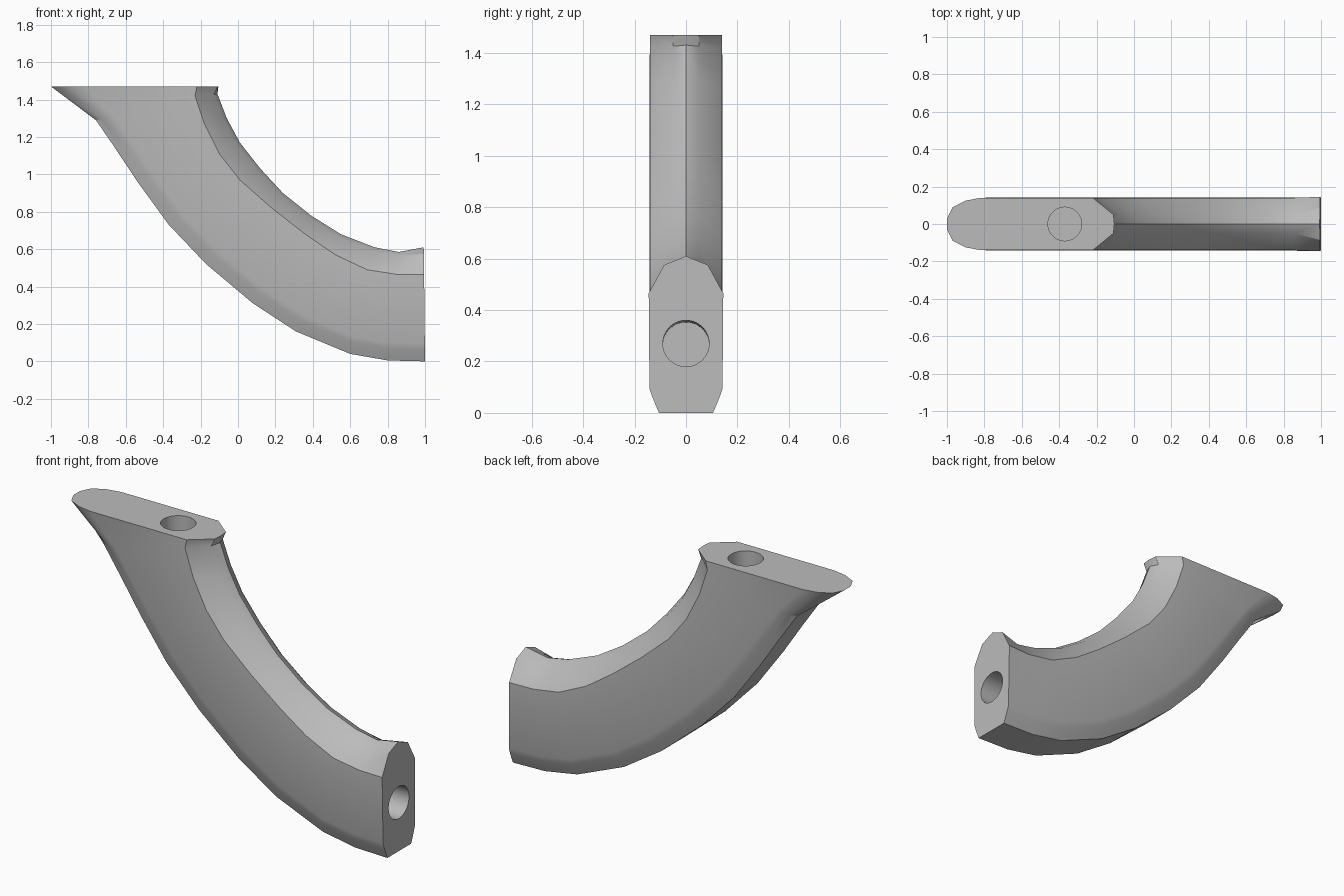
import bpy, bmesh
from mathutils import Vector, Matrix

cube = bpy.data.objects.get("Cube")
if cube:
    bpy.data.objects.remove(cube, do_unlink=True)

grey = bpy.data.materials.new("plain grey")
grey.use_nodes = True
colour = (0.5, 0.5, 0.5, 1)
grey.diffuse_color = colour
grey.node_tree.nodes["Principled BSDF"].inputs["Base Color"].default_value = colour

# Side outlines of the bend, from the wide top to the narrow foot (x, z)
outer = [(-1, 1.47), (-.76, 1.29), (-.65, 1.13), (-.53, .95), (-.37, .73), (-.17, .52),
         (.08, .31), (.31, .16), (.6, .04), (.8, .005), (1, 0)]
shoulder = [(-.22, 1.47), (-.23, 1.42), (-.18, 1.27), (-.1, 1.11), (.01, .97), (.18, .82),
            (.36, .68), (.52, .57), (.69, .49), (.85, .465), (.995, .465)]
ridge = [(-.105, 1.47), (-.11, 1.43), (-.06, 1.3), (.01, 1.17), (.12, 1.03), (.24, .9),
         (.39, .78), (.55, .68), (.73, .61), (.86, .585), (.993, .61)]

# Edge treatment of the outer side: (half width, distance in from the outline)
chamfer = [(.105, 0), (.118, .03), (.132, .065), (.142, .095)]
rounded = [(.03, 0), (.09, .03), (.125, .1), (.14, .18)]
last = len(outer) - 1


def section(i):
    """Closed ring of points for one station along the bend."""
    def at(p):
        return Vector((p[0], 0, p[1]))
    out, side, top = at(outer[i]), at(shoulder[i]), at(ridge[i])
    inward = (top - out).normalized()
    half = [(y, out + inward * d) for y, d in (rounded if i == 0 else chamfer)]
    half.append((.145 if i == last else .14, side))
    # The narrow strip along the ridge widens into a peak at the foot
    width, drop = (.085, .035) if i == last else (.05, .005 if i == 0 else .02)
    half.append((width, top - inward * drop))
    right = [p + Vector((0, -y, 0)) for y, p in half]
    left = [p + Vector((0, y, 0)) for y, p in reversed(half)]
    return right + [top] + left


def make_object(name, bm):
    bmesh.ops.recalc_face_normals(bm, faces=bm.faces[:])
    mesh = bpy.data.meshes.new(name)
    bm.to_mesh(mesh)
    bm.free()
    mesh.materials.append(grey)
    obj = bpy.data.objects.new(name, mesh)
    bpy.context.collection.objects.link(obj)
    return obj


# Curved body lofted through the sections
bm = bmesh.new()
rings = [[bm.verts.new(p) for p in section(i)] for i in range(last + 1)]
for a, b in zip(rings, rings[1:]):
    for j in range(len(a)):
        k = (j + 1) % len(a)
        bm.faces.new((a[j], a[k], b[k], b[j]))
bm.faces.new(rings[0])
bm.faces.new(rings[-1])
body = make_object("curved_body", bm)


def drill(name, mouth, direction, depth):
    """Cut a blind round hole into the body."""
    lead = .1
    direction = Vector(direction).normalized()
    centre = Vector(mouth) + direction * (depth - lead) / 2
    turn = direction.to_track_quat('Z', 'Y').to_matrix().to_4x4()
    hole = bmesh.new()
    bmesh.ops.create_cone(hole, cap_ends=True, segments=40, radius1=.09, radius2=.09,
                          depth=depth + lead, matrix=Matrix.Translation(centre) @ turn)
    cutter = make_object(name, hole)
    cutter.hide_render = True
    mod = body.modifiers.new(name, 'BOOLEAN')
    mod.operation = 'DIFFERENCE'
    mod.solver = 'EXACT'
    mod.object = cutter
    bpy.ops.object.modifier_apply(modifier=name)
    bpy.data.objects.remove(cutter, do_unlink=True)


bpy.ops.object.select_all(action='DESELECT')
body.select_set(True)
bpy.context.view_layer.objects.active = body
drill("top_hole_cutter", (-.37, 0, 1.47), (0, 0, -1), .45)
drill("foot_hole_cutter", (1, 0, .27), (-1, 0, -.015), .5)
bpy.ops.object.shade_smooth_by_angle(angle=.52)
